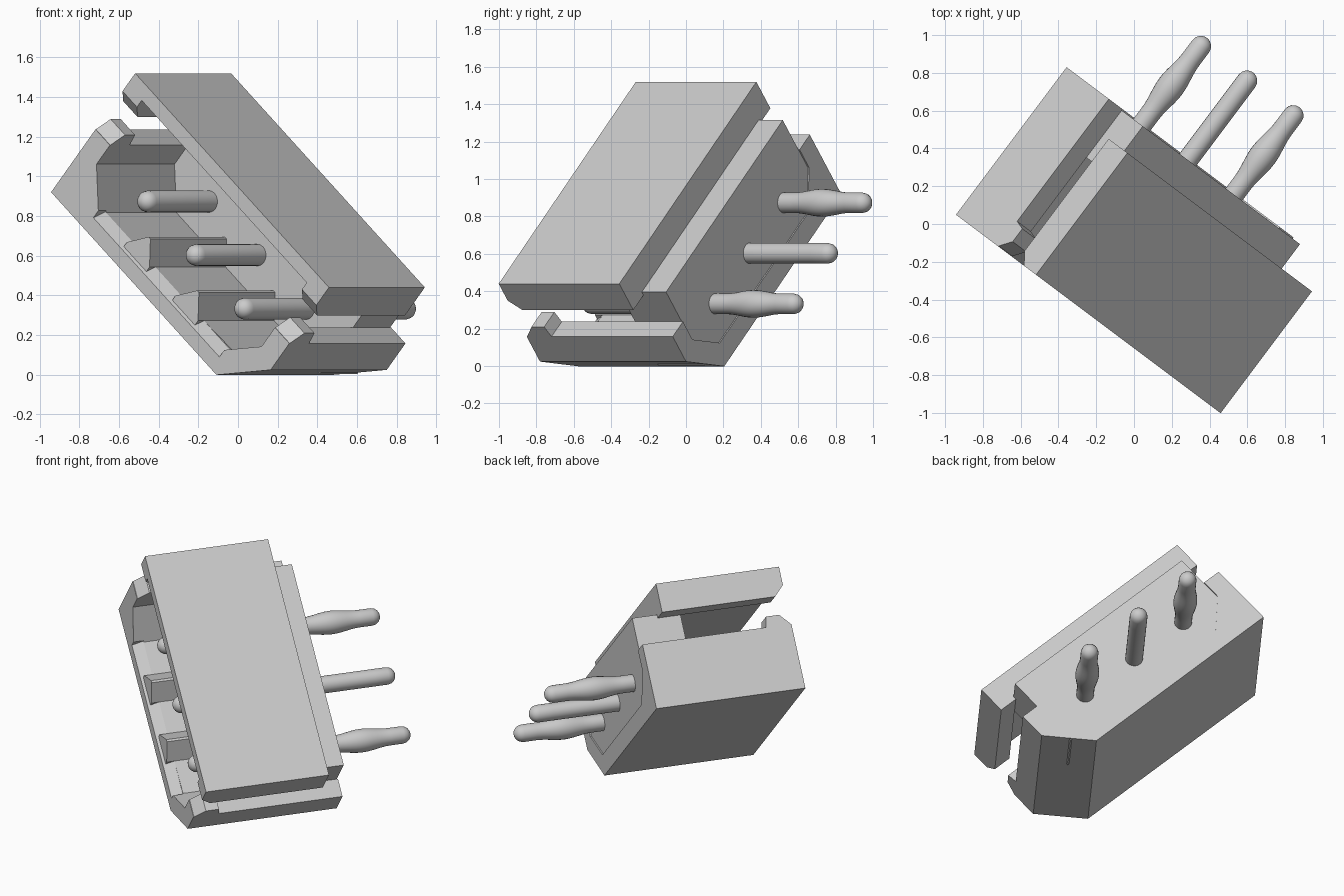
import bpy, bmesh, math
from mathutils import Vector

if "Cube" in bpy.data.objects:
    bpy.data.objects.remove(bpy.data.objects["Cube"])

# Tilted connector frame: u = along length, v = thickness, w = pin direction
TILT = math.atan2(0.662, 0.749)
C, S = math.cos(TILT), math.sin(TILT)
U = Vector((0.8 * C, -0.6 * C, -S))
V = Vector((0.8 * S, -0.6 * S, C))
W = Vector((0.6, 0.8, 0.0))
MID, HALF, INNER = -0.381, 0.815, 0.694
L0, R0 = MID - HALF, MID + HALF        # outer ends
L1, R1 = MID - INNER, MID + INNER      # inner ends
FRONT, LEAD, WALL, STEP, BACK = -0.526, -0.46, 0.13, 0.28, 0.45


def loft(name, loops, smooth=False):
    """Skin equal-sized loops of (u, v, w) points and cap both ends."""
    bm = bmesh.new()
    rings = [[bm.verts.new(U * u + V * v + W * w) for u, v, w in lp] for lp in loops]
    n = len(rings[0])
    for a, b in zip(rings, rings[1:]):
        for i in range(n):
            j = (i + 1) % n
            bm.faces.new((a[i], a[j], b[j], b[i]))
    bm.faces.new(rings[0])
    bm.faces.new(rings[-1])
    bmesh.ops.recalc_face_normals(bm, faces=bm.faces)
    for f in bm.faces:
        f.smooth = smooth
    me = bpy.data.meshes.new(name)
    bm.to_mesh(me)
    bm.free()
    ob = bpy.data.objects.new(name, me)
    bpy.context.collection.objects.link(ob)
    return ob


def along_w(name, pts, w0, w1):
    return loft(name, [[(u, v, w) for u, v in pts] for w in (w0, w1)])


def along_u(name, pts, u0, u1):
    return loft(name, [[(u, v, w) for w, v in pts] for u in (u0, u1)])


# Lower tray: U section, one outer corner cut off as polarising key
tray = along_w("lower_tray", [
    (L0, 0.17), (0.195, 0.17), (R0, 0.415), (R0, 0.593), (R1, 0.593),
    (R1, 0.465), (MID + 0.523, 0.29), (MID - 0.523, 0.29),
    (L1, 0.465), (L1, 0.593), (L0, 0.593)], FRONT, BACK)

# Lead-in bevel on the tray floor
cutter = along_u("lead_in_cutter", [(FRONT - 0.066, 0.21), (LEAD, 0.29), (LEAD, 0.33),
                                    (FRONT - 0.066, 0.33)], MID - 0.53, MID + 0.53)
cutter.hide_render = True
cutter.hide_viewport = True
mod = tray.modifiers.new("lead_in", 'BOOLEAN')
mod.operation = 'DIFFERENCE'
mod.solver = 'EXACT'
mod.object = cutter

# Small latch lips on the tray ends
for side, u0, u1 in (("left", L0, L1), ("right", R1, R0)):
    along_u(f"latch_lip_{side}", [(FRONT + 0.003, 0.593), (LEAD, 0.662),
                                  (-0.375, 0.662), (-0.36, 0.593)], u0, u1)

# Back block that holds the pins and carries the cover
along_u("back_block", [(WALL, 0.28), (BACK - 0.008, 0.28), (BACK - 0.008, 0.804), (STEP, 0.804),
                       (STEP, 0.895), (WALL, 0.895)], L1, R1)

# Cover plate with thick ends and bevelled front lower edge
def cover_section(w, low):
    pts = [(L0, 0.97), (L0, low), (L1, low), (L1, 0.895),
           (R1, 0.895), (R1, low), (R0, low), (R0, 0.97)]
    return [(u, v, w) for u, v in pts]

loft("cover_plate", [cover_section(FRONT, 0.85), cover_section(LEAD, 0.782),
                     cover_section(STEP, 0.782)])

# Guide ribs between the pins
PITCH = 0.408
for i, k in enumerate((-0.5, 0.5)):
    c = MID + k * PITCH
    along_w(f"guide_rib_{i + 1}", [(c - 0.095, 0.26), (c - 0.095, 0.29), (c - 0.01, 0.4),
                                   (c + 0.005, 0.4), (c + 0.095, 0.29), (c + 0.095, 0.26)],
            -0.51, WALL + 0.01)


# Round pins with domed tips; the outer two swell into a press-fit barrel
def pin(name, uc, barrel):
    r, start, end = 0.055, -0.435, 1.02
    dome = [(r * (1 - math.cos(a)), r * math.sin(a))
            for a in (math.radians(d) for d in (8, 25, 45, 65, 90))]
    prof = [(start + d, q) for d, q in dome]
    steps = 12
    for i in range(steps + 1):
        t = i / steps
        q = r + (0.019 * math.sin(math.pi * t) ** 2 if barrel else 0)
        prof.append((0.52 + 0.36 * t, q))
    prof += [(end - d, q) for d, q in reversed(dome)]
    n = 24
    loft(name, [[(uc + q * math.cos(2 * math.pi * k / n),
                  0.467 + q * math.sin(2 * math.pi * k / n), w) for k in range(n)]
                for w, q in prof], smooth=True)


for i, k in enumerate((-1, 0, 1)):
    pin(f"pin_{i + 1}", MID + k * PITCH, k != 0)
